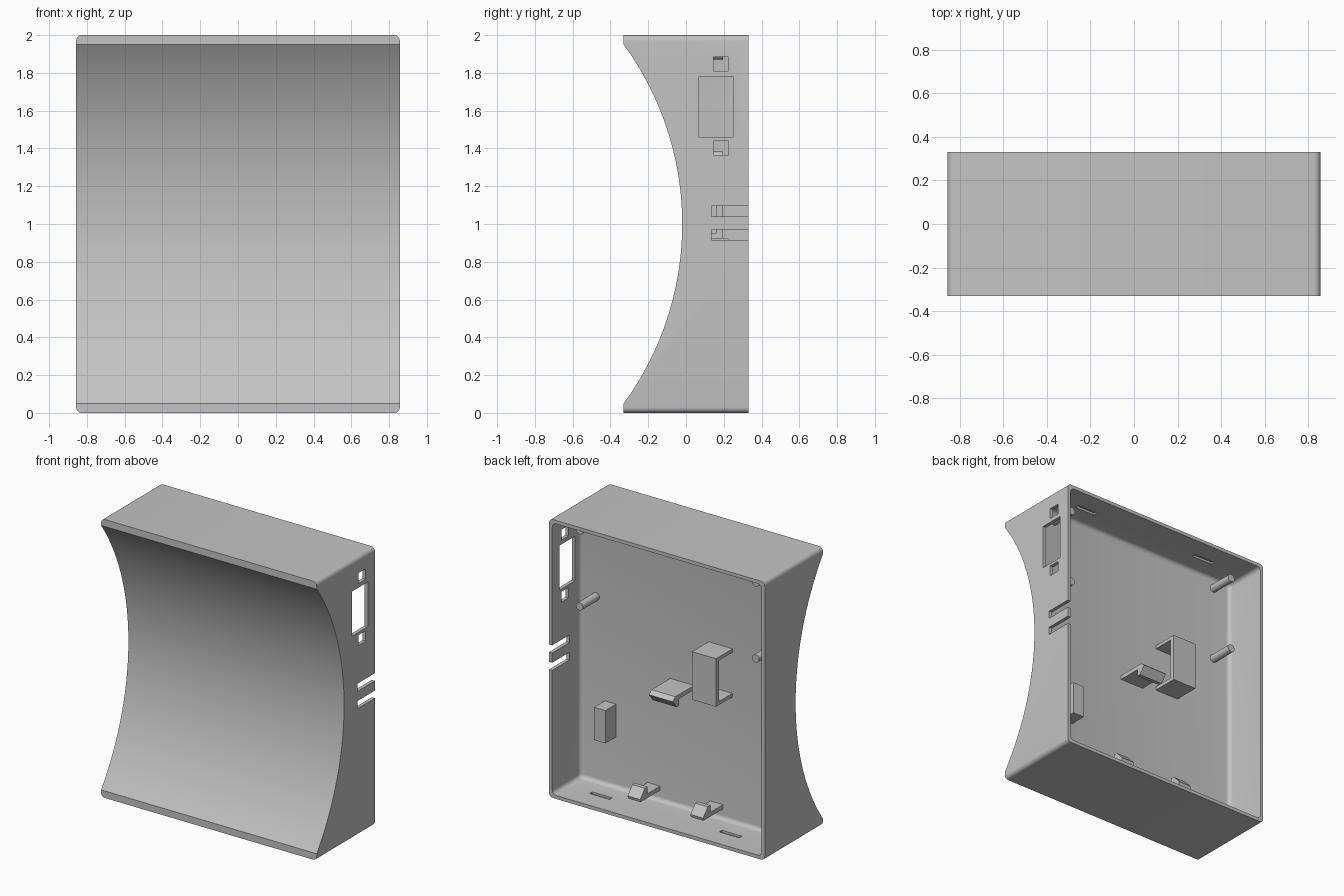
import bpy, bmesh, math
from mathutils import Matrix, Vector

if "Cube" in bpy.data.objects:
    bpy.data.objects.remove(bpy.data.objects["Cube"], do_unlink=True)

GREY = (0.55, 0.55, 0.55, 1)
mat = bpy.data.materials.new("plain_grey")
mat.use_nodes = True
mat.diffuse_color = GREY
mat.node_tree.nodes["Principled BSDF"].inputs["Base Color"].default_value = GREY

W, D, H = 0.857, 0.33, 2.0     # half width, half depth, height
WALL, FLOOR = 0.025, 0.008     # wall thickness, y of the inner panel


def finish(name, bm):
    bmesh.ops.recalc_face_normals(bm, faces=bm.faces)
    me = bpy.data.meshes.new(name)
    bm.to_mesh(me)
    bm.free()
    ob = bpy.data.objects.new(name, me)
    bpy.context.collection.objects.link(ob)
    me.materials.append(mat)
    return ob


def box(name, x, y, z, round_edges=None, radius=0.03):
    """Box from (min, max) ranges; round_edges picks the edges to round."""
    bm = bmesh.new()
    bmesh.ops.create_cube(bm, size=1)
    for v in bm.verts:
        v.co = Vector(r[0] if c < 0 else r[1] for c, r in zip(v.co, (x, y, z)))
    if round_edges:
        edges = [e for e in bm.edges if round_edges(e)]
        bmesh.ops.bevel(bm, geom=edges, offset=radius, segments=6,
                        profile=0.5, affect='EDGES')
    return finish(name, bm)


def rod(name, axis, centre, radius, length, sides):
    bm = bmesh.new()
    turn = Matrix.Rotation(math.pi / 2, 4, 'Y' if axis == 'X' else 'X')
    bmesh.ops.create_cone(bm, cap_ends=True, segments=sides, radius1=radius,
                          radius2=radius, depth=length,
                          matrix=Matrix.Translation(centre) @ turn)
    return finish(name, bm)


def prism(name, profile, x0, x1):
    """Extrude a (y, z) profile along x."""
    bm = bmesh.new()
    face = bm.faces.new([bm.verts.new((x0, y, z)) for y, z in profile])
    ext = bmesh.ops.extrude_face_region(bm, geom=[face])["geom"]
    bmesh.ops.translate(bm, vec=(x1 - x0, 0, 0),
                        verts=[g for g in ext if isinstance(g, bmesh.types.BMVert)])
    return finish(name, bm)


def smooth(ob):
    bpy.ops.object.select_all(action='DESELECT')
    ob.select_set(True)
    bpy.context.view_layer.objects.active = ob
    bpy.ops.object.shade_smooth_by_angle(angle=math.radians(30))


def along_y(e):
    a, b = (v.co for v in e.verts)
    return abs(a.y - b.y) > 0.1


# Housing: rounded block
housing = box("housing", (-W, W), (-D, D), (0, H), along_y)

# Concave front and hollow back
sag, half = 0.31, 0.95
R = (half ** 2 + sag ** 2) / (2 * sag)
cutters = [
    rod("front_curve_cutter", 'X', (0, -D + sag - R, H / 2), R, 3, 256),
    box("cavity_cutter", (-W + WALL, W - WALL), (FLOOR, D + 0.2),
        (WALL, H - WALL), lambda e: True),
]

# Openings in the left wall: window, two screw holes, two open slots
for y, z in (((0.07, 0.25), (1.46, 1.78)),
             ((0.145, 0.225), (1.81, 1.885)),
             ((0.145, 0.225), (1.365, 1.44)),
             ((0.135, 0.5), (1.04, 1.095)),
             ((0.135, 0.5), (0.915, 0.97))):
    cutters.append(box("opening_cutter", (W - 0.1, W + 0.1), y, z))

# Shallow latch recesses inside the top and bottom walls
for x in (0.56, -0.47):
    for z in (WALL, H - WALL):
        cutters.append(box("recess_cutter", (x - 0.08, x + 0.08),
                           (0.15, 0.18), (z - 0.015, z + 0.015)))

bpy.context.view_layer.objects.active = housing
for c in cutters:
    mod = housing.modifiers.new("cut", 'BOOLEAN')
    mod.operation, mod.solver, mod.object = 'DIFFERENCE', 'EXACT', c
    bpy.ops.object.modifier_apply(modifier=mod.name)
    bpy.data.objects.remove(c, do_unlink=True)
smooth(housing)

# Mounting posts
tip = 0.195
for x in (0.71, -0.69):
    for z in (1.355, 1.9):
        smooth(rod("mounting_post", 'Y', (x, (tip - 0.01) / 2, z), 0.028, tip + 0.01, 24))

# Bridge bracket: back plate on two arms
base = FLOOR - 0.01
prism("bridge_bracket",
      [(base, 1.27), (tip, 1.27), (tip, 0.925), (base, 0.925), (base, 0.95),
       (0.16, 0.95), (0.16, 1.245), (base, 1.245)], -0.375, -0.185)

# Snap clip with a downward wedge
prism("upper_snap_clip",
      [(base, 0.925), (0.22, 0.925), (0.25, 0.9), (0.205, 0.845),
       (0.18, 0.845), (0.18, 0.895), (base, 0.895)], -0.07, 0.12)

# Pair of snap clips with upward wedges
for x in (0.25, -0.25):
    prism("lower_snap_clip",
          [(base, 0.1), (0.23, 0.1), (0.235, 0.12), (0.18, 0.18),
           (0.15, 0.18), (0.15, 0.13), (base, 0.13)], x - 0.05, x + 0.05)

# Support block
box("support_block", (0.55, 0.64), (base, 0.13), (0.39, 0.625))
